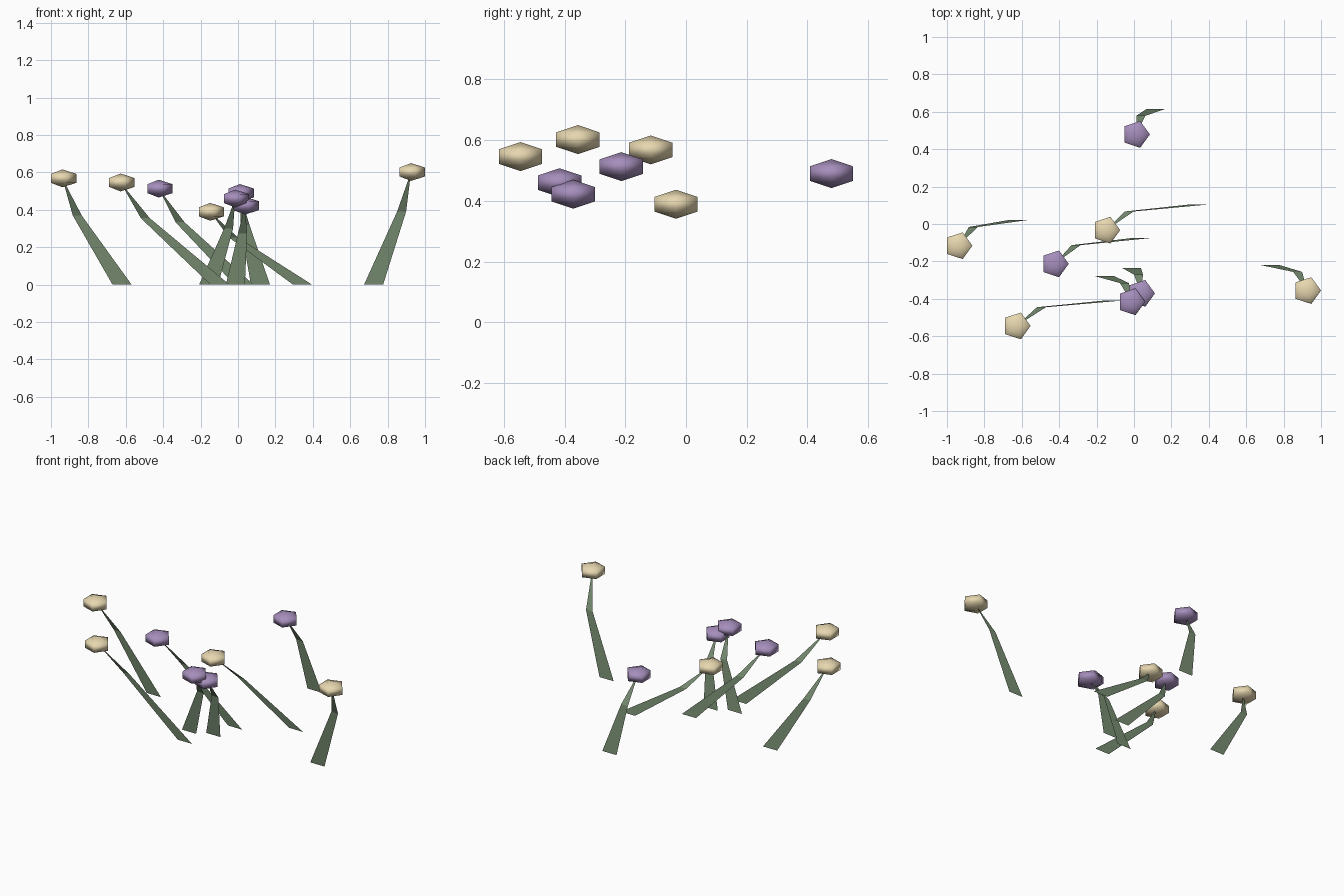
import bpy

if "Cube" in bpy.data.objects:
    bpy.data.objects.remove(bpy.data.objects["Cube"])


def material(name, rgb):
    m = bpy.data.materials.new(name)
    m.diffuse_color = (*rgb, 1)
    m.use_nodes = True
    m.node_tree.nodes["Principled BSDF"].inputs["Base Color"].default_value = m.diffuse_color
    return m


GREEN = material("leaf_green", (0.19, 0.27, 0.17))
CREAM = material("cream", (0.80, 0.68, 0.43))
PURPLE = material("purple", (0.38, 0.27, 0.50))

BASE_W, MID_W = 0.051, 0.024   # half widths of the blade
LEAN_Y = 0.137                 # how far each blade leans forward


def stem(name, base_x, head):
    # flat bent blade: wide foot, narrower bend, pointed tip
    hx, hy, hz = head
    by = hy + LEAN_Y
    mx = base_x + (hx - base_x) * 0.75
    my, mz = by - LEAN_Y * 0.27, hz * 0.65
    verts = [(base_x - BASE_W, by, 0), (base_x + BASE_W, by, 0),
             (mx + MID_W, my, mz), (mx - MID_W, my, mz), (hx, hy, hz)]
    mesh = bpy.data.meshes.new(name)
    mesh.from_pydata(verts, [], [(0, 1, 2, 3), (3, 2, 4)])
    mesh.materials.append(GREEN)
    bpy.context.collection.objects.link(bpy.data.objects.new(name, mesh))


def blossom(name, head, mat):
    # squashed five-sided ball
    bpy.ops.mesh.primitive_uv_sphere_add(segments=5, ring_count=3,
                                         radius=0.0866, location=head)
    ob = bpy.context.object
    ob.name = name
    ob.scale.z = 0.55
    # turn so that one corner points to +x
    v = max(ob.data.vertices, key=lambda p: p.co.x).co
    assert abs(v.length) > 0
    from math import atan2
    ob.rotation_euler.z = -atan2(v.y, v.x)
    ob.data.materials.append(mat)
    bpy.ops.object.shade_smooth()


# foot x, head centre, colour
flowers = [
    (-0.620, (-0.939, -0.116, 0.568), CREAM),
    (-0.097, (-0.628, -0.545, 0.546), CREAM),
    (0.345, (-0.149, -0.033, 0.389), CREAM),
    (0.725, (0.925, -0.356, 0.602), CREAM),
    (0.032, (-0.424, -0.213, 0.513), PURPLE),
    (0.120, (0.010, 0.479, 0.490), PURPLE),
    (-0.157, (-0.015, -0.416, 0.460), PURPLE),
    (-0.014, (0.037, -0.371, 0.422), PURPLE),
]
for i, (bx, head, mat) in enumerate(flowers, 1):
    stem(f"stem_{i}", bx, head)
    blossom(f"blossom_{i}", head, mat)
